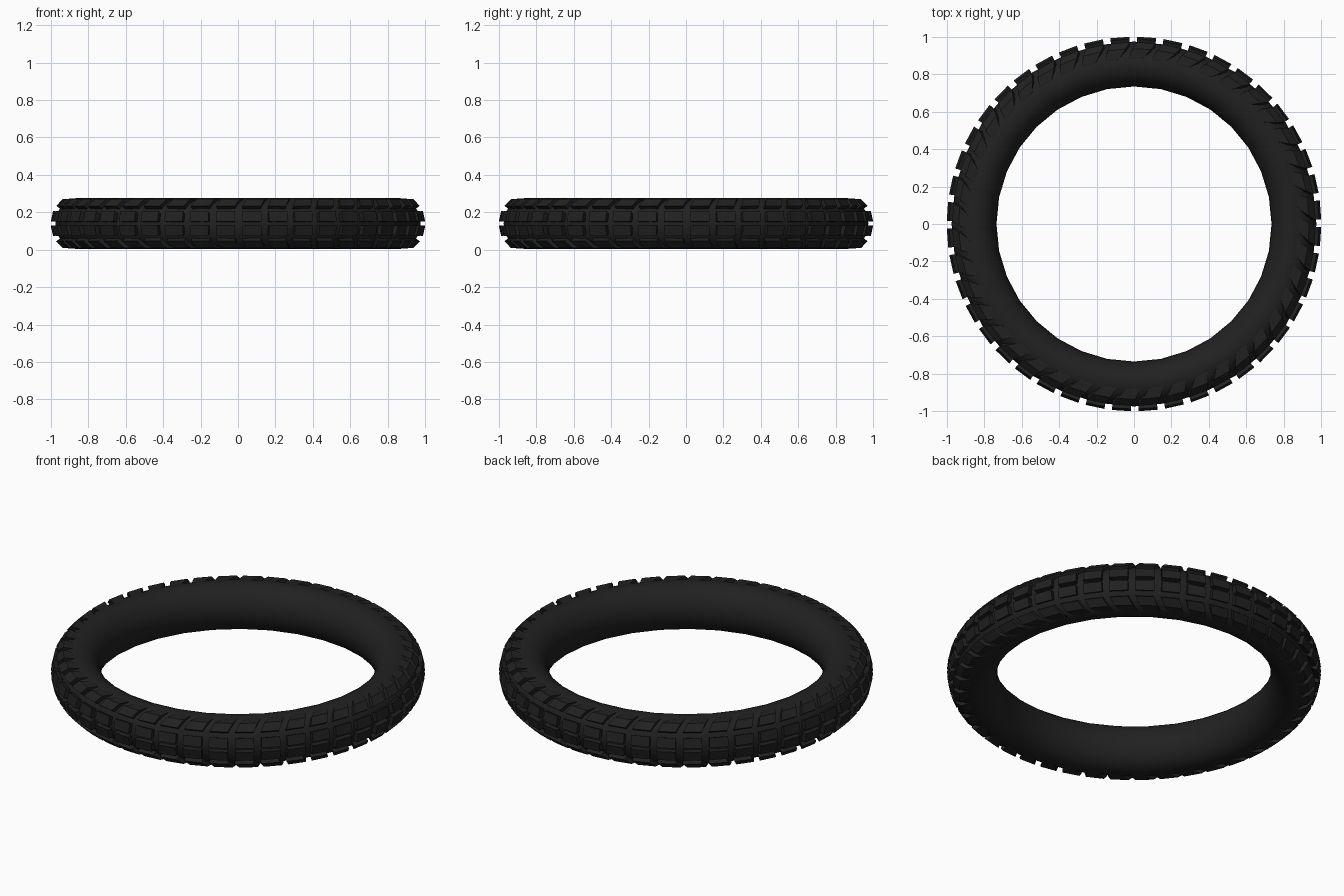
import bpy, bmesh, math
from math import sin, cos, pi, radians

if "Cube" in bpy.data.objects:
    bpy.data.objects.remove(bpy.data.objects["Cube"])

R, RX, RZ, ZC = 0.855, 0.12, 0.137, 0.14   # ring radius, section half sizes, centre height
COUNT = 44                                  # tread blocks around the tyre

rubber = bpy.data.materials.new("black rubber")
rubber.diffuse_color = (0.015, 0.015, 0.015, 1)
rubber.use_nodes = True
rubber.node_tree.nodes["Principled BSDF"].inputs["Base Color"].default_value = rubber.diffuse_color


def surf(theta, phi, h):
    """Point on the tyre section at angle phi, raised by h, swung to theta."""
    r = R + (RX + h) * cos(phi)
    return (r * cos(theta), r * sin(theta), ZC + (RZ + h) * sin(phi))


def finish(name, bm, smooth):
    bmesh.ops.recalc_face_normals(bm, faces=bm.faces)
    me = bpy.data.meshes.new(name)
    bm.to_mesh(me)
    bm.free()
    me.materials.append(rubber)
    ob = bpy.data.objects.new(name, me)
    bpy.context.collection.objects.link(ob)
    for p in me.polygons:
        p.use_smooth = smooth


# Smooth carcass
bm = bmesh.new()
N, M = 32, 24
grid = [[bm.verts.new(surf(2 * pi * i / N, 2 * pi * j / M, 0)) for j in range(M)] for i in range(N)]
for i in range(N):
    for j in range(M):
        a, b = grid[i], grid[(i + 1) % N]
        k = (j + 1) % M
        bm.faces.new((a[j], b[j], b[k], a[k]))
finish("tyre_carcass", bm, True)


def block_row(name, side, stations):
    """Ring of blocks; stations = (phi deg, height, theta start, theta end) in pitch units."""
    bm = bmesh.new()
    pitch = 2 * pi / COUNT
    for n in range(COUNT):
        base = -pi / 2 + n * pitch
        loops = []
        for phi, h, t0, t1 in stations:
            p = side * radians(phi)
            a, b = base + t0 * pitch, base + t1 * pitch
            loops.append([bm.verts.new(surf(t, p, hh))
                          for t, hh in ((a, -0.02), (b, -0.02), (b, h), (a, h))])
        for u, v in zip(loops, loops[1:]):
            for k in range(4):
                m = (k + 1) % 4
                bm.faces.new((u[k], u[m], v[m], v[k]))
        bm.faces.new(loops[0])
        bm.faces.new(loops[-1])
    finish(name, bm, False)


# Twin centre rows and slanted shoulder rows that fade into the sidewall
for side, label in ((1, "upper"), (-1, "lower")):
    block_row("centre_blocks_" + label, side, [(4, 0.026, 0.17, 0.89), (24, 0.026, 0.17, 0.89)])
    block_row("shoulder_blocks_" + label, side,
              [(36, 0.024, 0.17, 0.89), (55, 0.022, 0.33, 1.06), (72, 0.003, 0.58, 1.22),
               (84, -0.004, 0.85, 1.25)])
